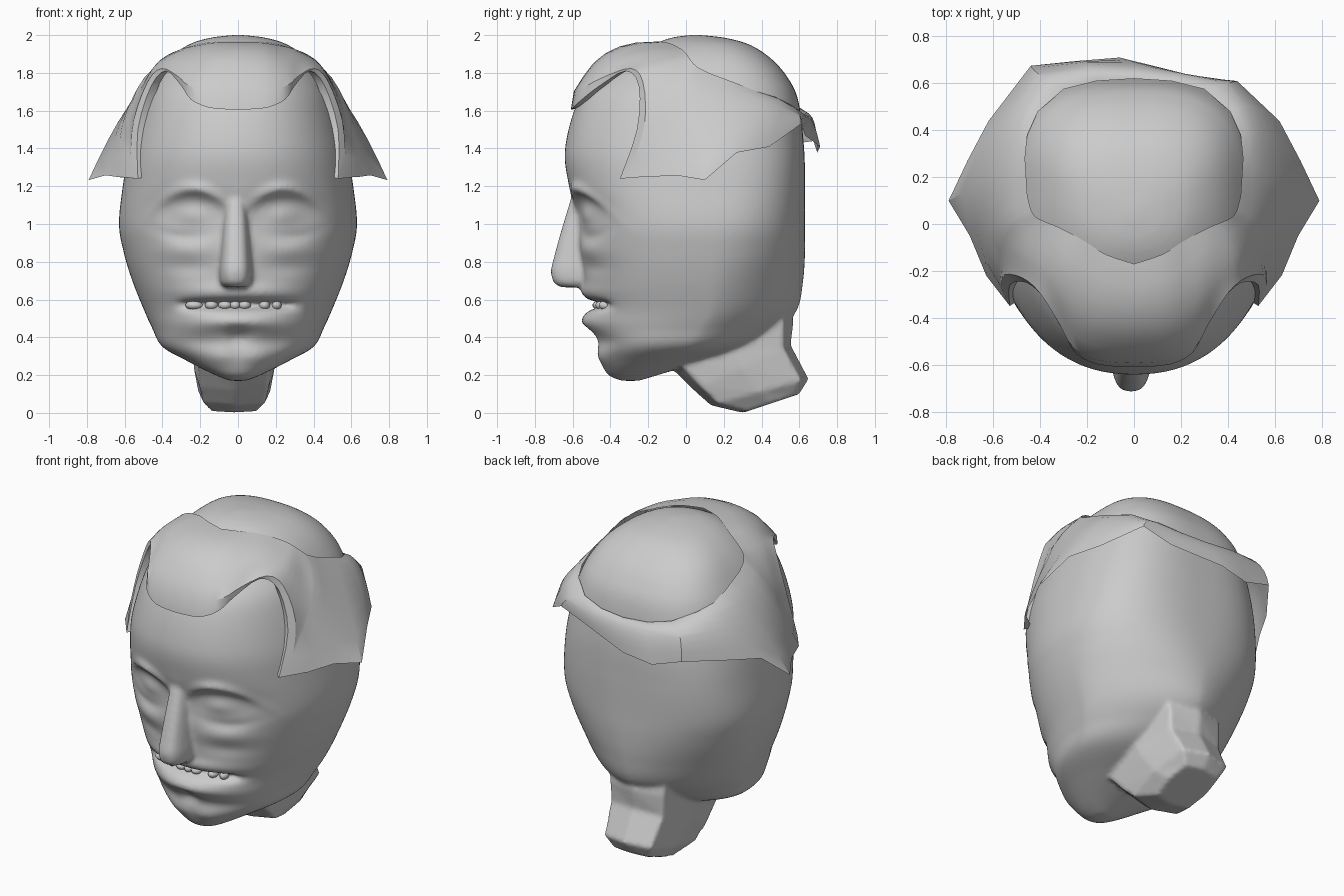
import bpy, bmesh, math
from mathutils import Vector

if "Cube" in bpy.data.objects:
    bpy.data.objects.remove(bpy.data.objects["Cube"])


def spline(keys, steps):
    """Catmull-Rom through tuples of numbers."""
    out = []
    for i in range(len(keys) - 1):
        a, b, c, d = (keys[max(0, min(len(keys) - 1, i + k))] for k in (-1, 0, 1, 2))
        for s in range(steps):
            t = s / steps
            out.append(tuple(
                0.5 * (2*q + (r - p)*t + (2*p - 5*q + 4*r - w)*t*t + (3*q - p - 3*r + w)*t**3)
                for p, q, r, w in zip(a, b, c, d)))
    return out + [tuple(keys[-1])]


def spow(v, e):
    return math.copysign(abs(v) ** (2 / e), v)


def loft(bm, rings, caps=True):
    vs = [[bm.verts.new(p) for p in r] for r in rings]
    n = len(vs[0])
    for a, b in zip(vs, vs[1:]):
        for i in range(n):
            j = (i + 1) % n
            bm.faces.new((a[i], a[j], b[j], b[i]))
    if caps:
        bm.faces.new(vs[0])
        bm.faces.new(vs[-1])


def finish(bm, name):
    bmesh.ops.recalc_face_normals(bm, faces=bm.faces)
    me = bpy.data.meshes.new(name)
    bm.to_mesh(me)
    bm.free()
    ob = bpy.data.objects.new(name, me)
    bpy.context.collection.objects.link(ob)
    return ob


def smooth(ob, deg):
    bpy.ops.object.select_all(action='DESELECT')
    ob.select_set(True)
    bpy.context.view_layer.objects.active = ob
    bpy.ops.object.shade_smooth_by_angle(angle=math.radians(deg))


def g(v, c, s):
    return math.exp(-((v - c) / s) ** 2)


def relief(x, z):
    """Outward push of the face: sockets, eyes, brows, folds, lips, chin."""
    a = abs(x)
    d = -0.085 * g(a, .24, .16) * g(z, 1.06, .085)
    d += 0.065 * g(a, .24, .11) * g(z, 1.05, .06)
    d += 0.03 * g(a, .24, .17) * g(z, 1.185 - 2.5 * (a - .24) ** 2, .03)
    d -= 0.015 * g(a, .28, .14) * g(z, .93 + 1.2 * (a - .26) ** 2, .03)
    d += 0.01 * g(a, .28, .15) * g(z, .86, .04)
    d -= 0.012 * g(a, .26, .13) * g(z, .77, .04)
    d += 0.025 * g(a, 0, .30) * g(z, .64, .04)
    d += 0.05 * g(a, 0, .24) * g(z, .485, .05)
    d -= 0.03 * g(a, 0, .06) * g(z, .40, .05)
    d -= 0.015 * g(a, .2, .12) * g(z, .38, .04)
    d += 0.015 * g(a, .10, .08) * g(z, .30, .05)
    d -= 0.08 * math.exp(-(a / .3) ** 8) * g(z, .572, .022)
    return d


# Skull sections: z, half width, front y, back y, back squareness
SKULL = [(2.0, .03, .02, .08, 2.2), (1.985, .15, -.08, .21, 2.3), (1.95, .26, -.17, .335, 2.5),
         (1.88, .36, -.29, .445, 2.7), (1.78, .44, -.44, .535, 2.8), (1.65, .505, -.57, .595, 2.8),
         (1.4, .575, -.64, .625, 2.8), (1.2, .61, -.62, .63, 2.7), (1.0, .63, -.58, .63, 2.4),
         (.85, .605, -.56, .63, 2.1), (.7, .56, -.54, .62, 1.8), (.55, .50, -.51, .59, 1.6),
         (.45, .455, -.50, .50, 1.6), (.35, .40, -.47, .33, 1.8), (.27, .26, -.45, .08, 2),
         (.2, .12, -.41, -.15, 2), (.17, .04, -.34, -.25, 2)]


def skull_ring(z, w, yf, yb, eb, n=128):
    yc = yf + .58 * (yb - yf)
    ring = []
    for i in range(n):
        c, s = math.cos(2*math.pi*i/n), math.sin(2*math.pi*i/n)
        e = eb if s > 0 else 2.25
        x = w * spow(c, e)
        y = yc + (yb - yc if s > 0 else yc - yf) * spow(s, e)
        y -= relief(x, z) * max(0, min(1, (-y - .1) / .2))
        ring.append((x, y, z))
    return ring


bm = bmesh.new()
loft(bm, [skull_ring(*k) for k in spline(SKULL, 14)])

# Nose, squarish sections: z, half width, tip y
nose = [(1.2, .045, -.59), (1.1, .06, -.62), (.95, .075, -.665), (.82, .085, -.70),
        (.75, .09, -.715), (.69, .085, -.70), (.665, .06, -.66)]
loft(bm, [[(w * spow(math.cos(2*math.pi*i/32), 3) - .012,
            -.48 + (-.48 - yf) * spow(math.sin(2*math.pi*i/32), 2.6), z) for i in range(32)]
          for z, w, yf in spline(nose, 6)])

# Neck: octagonal sections given by lower (y, z), upper (y, z), half width
neck = [((-.0, .50), (.52, .78), .24), ((-.1, .26), (.57, .48), .22),
        ((.04, .12), (.555, .36), .215), ((.13, .04), (.65, .18), .19),
        ((.3, 0), (.60, .10), .14)]
rings = []
for lo, hi, w in neck:
    r = []
    for i in range(8):
        c, s = math.cos(math.pi / 4 * i), math.sin(math.pi / 4 * i)
        if i % 2:
            c, s = c * 1.2, s * 1.2
        r.append((w * c - .02, (lo[0] + hi[0]) / 2 + s * (hi[0] - lo[0]) / 2,
                  (lo[1] + hi[1]) / 2 + s * (hi[1] - lo[1]) / 2))
    rings.append(r)
loft(bm, rings)

# Fuse skull, nose and neck into one skin
head = finish(bm, "head")
m = head.modifiers.new("fuse", 'REMESH')
m.mode, m.voxel_size, m.use_smooth_shade = 'VOXEL', .014, True
m = head.modifiers.new("soften", 'SMOOTH')
m.factor, m.iterations = .5, 3

# Teeth
bm = bmesh.new()
for x, w in [(-.23, .05), (-.14, .036), (-.068, .038), (-.015, .03),
             (.035, .034), (.14, .03), (.205, .026)]:
    res = bmesh.ops.create_uvsphere(bm, u_segments=14, v_segments=9, radius=1)
    for v in res["verts"]:
        v.co = Vector((x + v.co.x * w, -.455 + .8*x*x + v.co.y * .04, .57 + v.co.z * .026))
smooth(finish(bm, "teeth"), 60)

# Hair half, front centre to back centre: crown edge, middle, hem
CROWN = [(0, -.17, 1.965), (.12, -.13, 1.965), (.2, -.08, 1.955), (.27, -.04, 1.935),
         (.33, -.01, 1.915), (.38, .01, 1.89), (.42, .03, 1.86), (.44, .06, 1.83),
         (.455, .12, 1.8), (.46, .2, 1.77), (.465, .28, 1.74), (.455, .38, 1.7),
         (.41, .48, 1.67), (.3, .575, 1.62), (.16, .61, 1.59), (0, .62, 1.58)]
MIDDLE = [(0, -.46, 1.88), (.14, -.44, 1.88), (.25, -.38, 1.87), (.32, -.28, 1.88),
          (.40, -.18, 1.86), (.46, -.14, 1.81), (.53, -.1, 1.68), (.57, -.08, 1.6),
          (.6, -.02, 1.57), (.605, .08, 1.58), (.61, .2, 1.58), (.57, .38, 1.6),
          (.5, .5, 1.6), (.4, .60, 1.58), (.2, .64, 1.55), (0, .67, 1.54)]
HEM = [(0, -.61, 1.605), (.15, -.60, 1.615), (.25, -.55, 1.66), (.30, -.46, 1.73),
       (.38, -.32, 1.81), (.46, -.25, 1.73), (.53, -.26, 1.5), (.53, -.35, 1.24),
       (.63, -.22, 1.25), (.70, -.05, 1.26), (.79, .1, 1.235), (.71, .27, 1.38),
       (.62, .44, 1.41), (.44, .61, 1.53), (.25, .63, 1.47), (-.06, .71, 1.41)]
cols = [a + b + c for a, b, c in zip(CROWN, MIDDLE, HEM)]
cols = spline(cols[:8], 3) + cols[8:]          # denser around the forelock


def strand(col, front, left):
    """Curved column of points, rolled in at the front, fuller at the left nape."""
    p, q, r = Vector(col[:3]), Vector(col[3:6]), Vector(col[6:])
    if left:
        p.x, q.x, r.x = -p.x, -q.x, -r.x
        if r.y > .6:
            r += Vector((0, .065, -.09))
            q += Vector((0, .035, 0))
    ctrl = 2 * q - (p + r) / 2
    line = [p*(1-t)**2 + 2*ctrl*t*(1-t) + r*t*t for t in (i / 7 for i in range(8))]
    if front:
        out = Vector((r.x, r.y, 0)).normalized()
        line[-2] += out * .012
        line.append(r - out * .05 + Vector((0, 0, .01)))
    else:
        line.append(r.lerp(line[-2], -.02))
    return line


right = [strand(c, k < 22, False) for k, c in enumerate(cols)]
left = [strand(c, k < 22, True) for k, c in enumerate(cols)][-2:0:-1]
bm = bmesh.new()
loft(bm, list(zip(*(right + left))), caps=False)
smooth(finish(bm, "hair"), 25)
